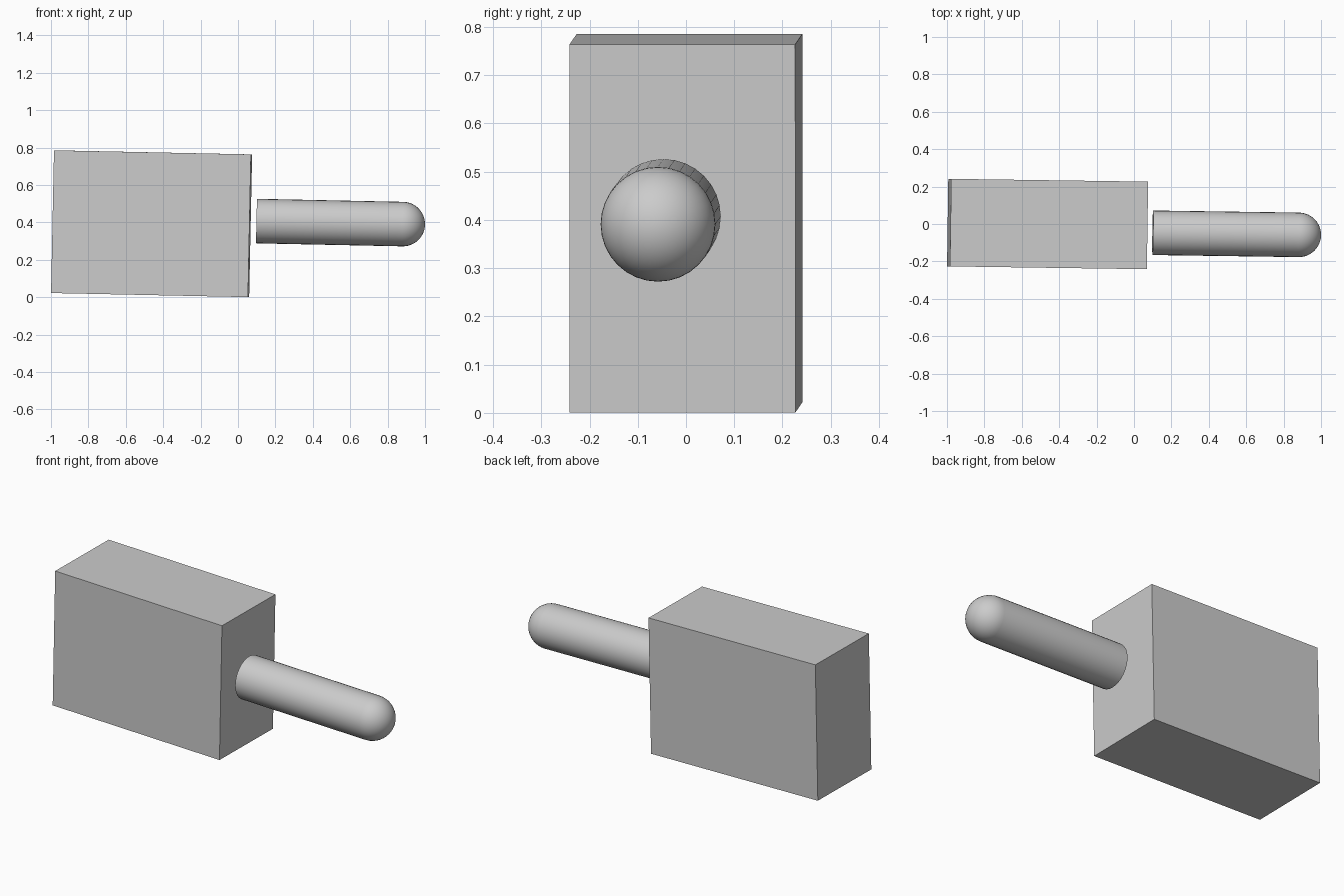
import bpy
import bmesh
import math
from mathutils import Matrix, Vector

cube = bpy.data.objects.get("Cube")
if cube:
    bpy.data.objects.remove(cube, do_unlink=True)

grey = bpy.data.materials.new("plain grey")
grey.use_nodes = True
grey.diffuse_color = (0.6, 0.6, 0.6, 1)
grey.node_tree.nodes["Principled BSDF"].inputs["Base Color"].default_value = grey.diffuse_color

# Both parts share one slight yaw and pitch
TILT = Matrix.Rotation(-0.0142, 4, "Z") @ Matrix.Rotation(0.0207, 4, "Y")


def add_part(name, bm, origin):
    bmesh.ops.recalc_face_normals(bm, faces=bm.faces)
    mesh = bpy.data.meshes.new(name)
    bm.to_mesh(mesh)
    bm.free()
    mesh.materials.append(grey)
    obj = bpy.data.objects.new(name, mesh)
    obj.matrix_world = Matrix.Translation(origin) @ TILT
    bpy.context.collection.objects.link(obj)
    return obj


# Rectangular block
bm = bmesh.new()
bmesh.ops.create_cube(bm, size=1, matrix=Matrix.Diagonal((1.053, 0.468, 0.763, 1)))
add_part("block", bm, (-0.462, 0, 0.393))

# Round-ended rod: a profile spun about its long axis, centred on the dome
RADIUS, LENGTH, SIDES, RINGS = 0.119, 0.781, 32, 12
profile = [Vector((-LENGTH, 0, 0)), Vector((-LENGTH, 0, RADIUS))]
for i in range(RINGS + 1):
    a = math.pi / 2 * i / RINGS
    profile.append(Vector((RADIUS * math.sin(a), 0, RADIUS * math.cos(a))))

bm = bmesh.new()
verts = [bm.verts.new(p) for p in profile]
edges = [bm.edges.new(pair) for pair in zip(verts, verts[1:])]
bmesh.ops.spin(bm, geom=verts + edges, cent=(0, 0, 0), axis=(1, 0, 0),
               angle=2 * math.pi, steps=SIDES)
bmesh.ops.remove_doubles(bm, verts=bm.verts, dist=0.0005)
rod = add_part("rod", bm, (0.881, -0.058, 0.391))

bpy.ops.object.select_all(action="DESELECT")
rod.select_set(True)
bpy.context.view_layer.objects.active = rod
bpy.ops.object.shade_smooth_by_angle(angle=math.radians(35))
